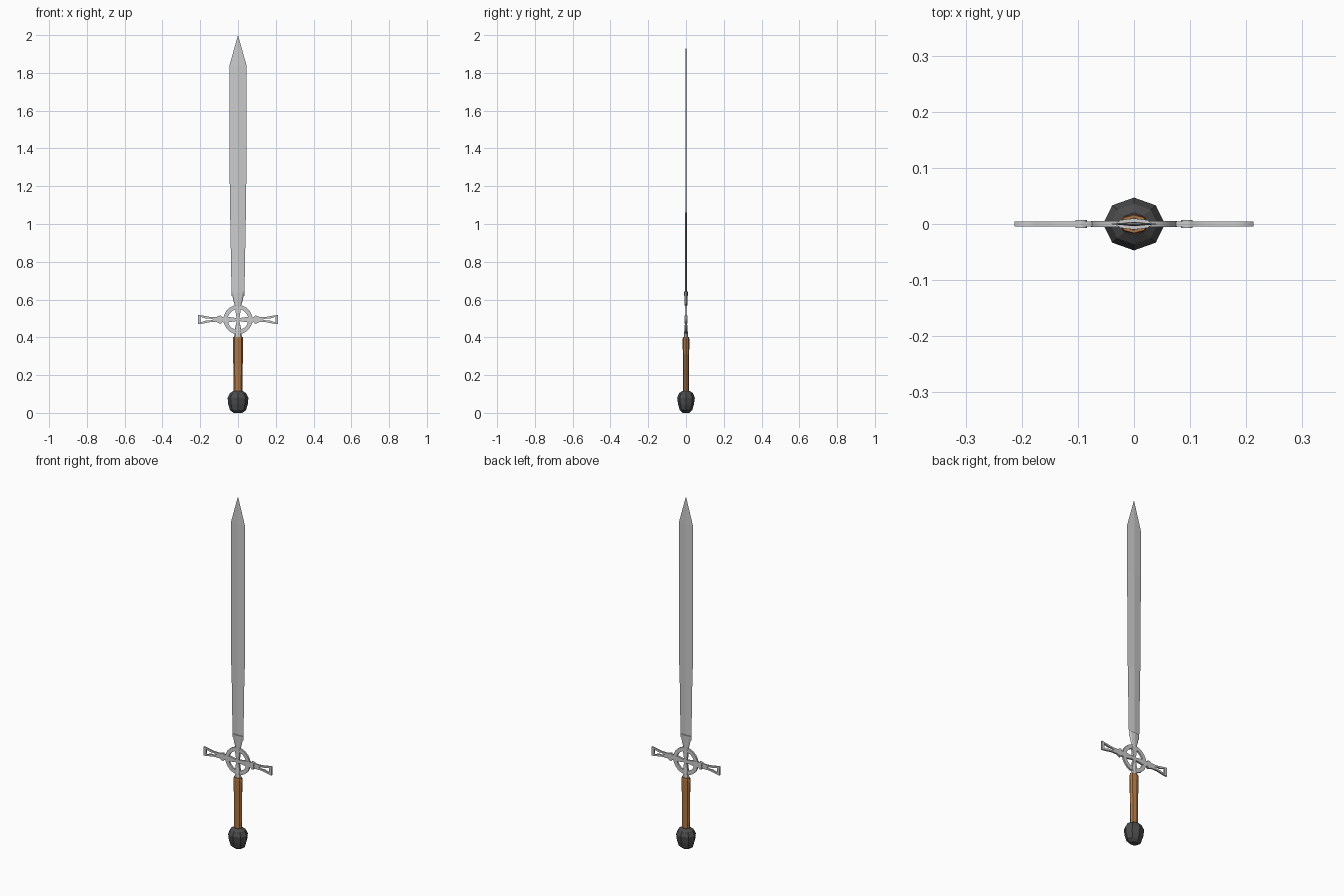
import bpy, bmesh, math

if "Cube" in bpy.data.objects:
    bpy.data.objects.remove(bpy.data.objects["Cube"])

CZ = 0.494  # height of the guard centre


def paint(obj, name, color):
    mat = bpy.data.materials.new(name)
    mat.diffuse_color = color
    mat.use_nodes = True
    mat.node_tree.nodes["Principled BSDF"].inputs["Base Color"].default_value = mat.diffuse_color
    obj.data.materials.append(mat)


def loft(name, sections, sides):
    """Stack elliptical n-gon sections (z, x radius, y radius)."""
    bm = bmesh.new()
    rings = []
    for z, rx, ry in sections:
        rings.append([bm.verts.new((rx * math.cos(2 * math.pi * i / sides),
                                    ry * math.sin(2 * math.pi * i / sides), z))
                      for i in range(sides)])
    for a, b in zip(rings, rings[1:]):
        for i in range(sides):
            j = (i + 1) % sides
            bm.faces.new((a[i], a[j], b[j], b[i]))
    bm.faces.new(rings[0][::-1])
    bm.faces.new(rings[-1])
    bmesh.ops.remove_doubles(bm, verts=bm.verts, dist=1e-5)
    bmesh.ops.recalc_face_normals(bm, faces=bm.faces)
    mesh = bpy.data.meshes.new(name)
    bm.to_mesh(mesh)
    bm.free()
    obj = bpy.data.objects.new(name, mesh)
    bpy.context.collection.objects.link(obj)
    return obj


def plate(name, outlines, half_depth):
    """Upright plate from x/z outlines around the guard centre; inner ones are holes."""
    curve = bpy.data.curves.new(name, 'CURVE')
    curve.dimensions = '2D'
    curve.fill_mode = 'BOTH'
    curve.extrude = half_depth
    for pts in outlines:
        sp = curve.splines.new('POLY')
        sp.points.add(len(pts) - 1)
        for p, (x, z) in zip(sp.points, pts):
            p.co = (x, z, 0, 1)
        sp.use_cyclic_u = True
    obj = bpy.data.objects.new(name, curve)
    bpy.context.collection.objects.link(obj)
    obj.rotation_euler = (math.pi / 2, 0, 0)
    obj.location = (0, 0, CZ)
    bpy.ops.object.select_all(action='DESELECT')
    obj.select_set(True)
    bpy.context.view_layer.objects.active = obj
    bpy.ops.object.convert(target='MESH')
    return bpy.context.view_layer.objects.active


def circle(r, n=20):
    return [(r * math.cos(2 * math.pi * i / n), r * math.sin(2 * math.pi * i / n))
            for i in range(n)]


def symmetric(top):
    """Close an upper outline with its reflection below the axis."""
    return top + [(x, -z) for x, z in reversed(top)]


# Blade: thin diamond section with a pointed tip
loft("blade", [(0.62, 0.034, 0.004), (1.02, 0.041, 0.004), (1.03, 0.043, 0.004),
               (1.57, 0.045, 0.0035), (1.84, 0.045, 0.003), (2.0, 0, 0)], 4)

# Collar that flares from the guard ring to the blade
loft("blade_collar", [(CZ + 0.065, 0.014, 0.006), (0.59, 0.023, 0.008),
                      (0.635, 0.034, 0.010), (0.643, 0.034, 0.010)], 8)

# Guard ring
plate("guard_ring", [circle(0.077), circle(0.055)], 0.005)

# Cross spokes, narrow in the middle
spoke = symmetric([(-0.066, 0.017), (-0.035, 0.012), (0, 0.007),
                   (0.035, 0.012), (0.066, 0.017)])
plate("guard_spoke_horizontal", [spoke], 0.0055)
plate("guard_spoke_vertical", [[(z, x) for x, z in spoke]], 0.006)

# Arms with flared, pierced ends and a raised bead
arm = symmetric([(0.06, 0.020), (0.083, 0.013), (0.091, 0.023), (0.103, 0.019),
                 (0.112, 0.014), (0.150, 0.014), (0.175, 0.019), (0.213, 0.025)])
hole = [(0.130, 0), (0.150, 0.006), (0.172, 0.006), (0.198, 0.015),
        (0.198, -0.015), (0.172, -0.006), (0.150, -0.006)]
bead = symmetric([(0.084, 0.014), (0.091, 0.022), (0.104, 0.018)])
for side, s in (("left", -1), ("right", 1)):
    plate("guard_arm_" + side,
          [[(s * x, z) for x, z in o] for o in (arm, hole)], 0.0045)
    plate("guard_bead_" + side, [[(s * x, z) for x, z in bead]], 0.007)

# Socket between the guard ring and the grip
loft("grip_socket", [(0.395, 0.022, 0.011), (0.42, 0.018, 0.010),
                     (0.465, 0.013, 0.007)], 8)

# Leather grip
grip = loft("grip", [(0.105, 0.023, 0.015), (0.25, 0.025, 0.016),
                     (0.39, 0.027, 0.018), (0.402, 0.025, 0.016)], 8)
paint(grip, "brown_leather", (0.42, 0.18, 0.06, 1))

# Faceted pommel
pommel = loft("pommel", [(0.0, 0.022, 0.018), (0.014, 0.042, 0.033),
                         (0.045, 0.052, 0.042), (0.08, 0.055, 0.047),
                         (0.105, 0.042, 0.036), (0.116, 0.024, 0.020)], 8)
paint(pommel, "dark_iron", (0.07, 0.07, 0.07, 1))
